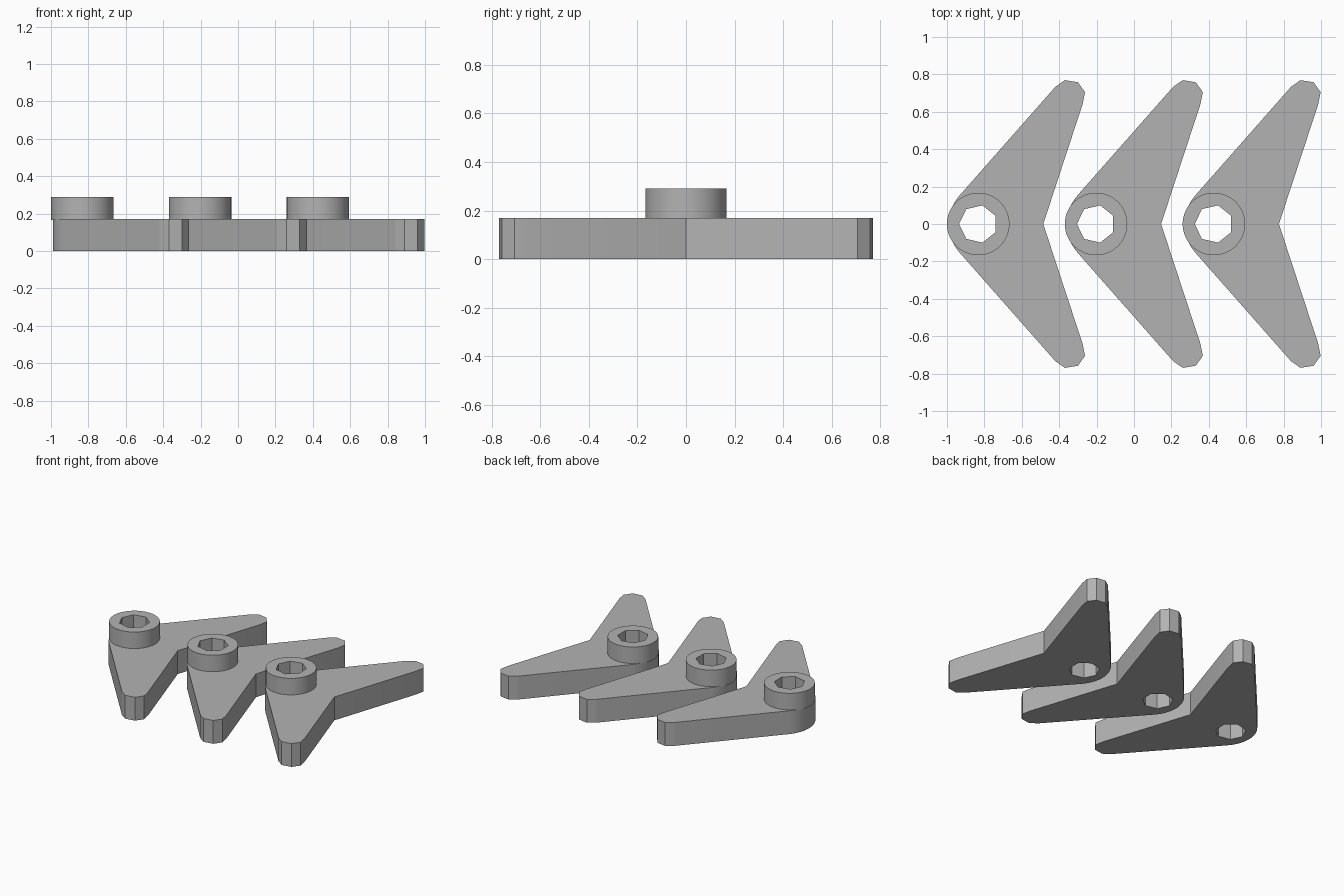
import bpy, bmesh, math

cube = bpy.data.objects.get("Cube")
if cube:
    bpy.data.objects.remove(cube)

# Single plain grey
GREY = (0.45, 0.45, 0.45, 1)
grey = bpy.data.materials.new("plain grey")
grey.use_nodes = True
grey.diffuse_color = GREY
grey.node_tree.nodes["Principled BSDF"].inputs["Base Color"].default_value = GREY


def arc(cx, r, start, end, n, closed=False):
    """Points on a circle centred on the x axis, angles in degrees."""
    count = n if closed else n + 1
    angles = [math.radians(start + (end - start) * i / n) for i in range(count)]
    return [(cx + r * math.cos(a), r * math.sin(a)) for a in angles]


def holed_plate(name, outline, hole, z0, z1):
    """Flat plate with a through hole, extruded from z0 to z1."""
    bm = bmesh.new()
    edges = []
    for loop in (outline, hole):
        vs = [bm.verts.new((x, y, z0)) for x, y in loop]
        edges += [bm.edges.new((vs[i - 1], vs[i])) for i in range(len(vs))]
    bmesh.ops.triangle_fill(bm, edges=edges, use_beauty=True)
    top = bmesh.ops.extrude_face_region(bm, geom=bm.faces[:], use_keep_orig=True)
    for v in top["geom"]:
        if isinstance(v, bmesh.types.BMVert):
            v.co.z = z1
    bmesh.ops.recalc_face_normals(bm, faces=bm.faces)
    mesh = bpy.data.meshes.new(name)
    bm.to_mesh(mesh)
    bm.free()
    mesh.materials.append(grey)
    return mesh


# Wing outline, relative to the hole centre: inner notch, faceted tip, rounded nose
tip = [(0.558, 0.64), (0.571, 0.705), (0.533, 0.758), (0.463, 0.769), (0.412, 0.733)]
nose = arc(0.075, 0.232, 138.4, 221.6, 16)
wing = [(0.348, 0)] + tip + nose + [(x, -y) for x, y in reversed(tip)]
socket = arc(0, 0.102, 180, 540, 7, True)

wing_mesh = holed_plate("wing_plate", wing, socket, 0, 0.17)
collar_mesh = holed_plate("collar", arc(0, 0.167, 0, 360, 64, True), socket, 0.165, 0.29)

# Three identical wing plates, each with its collar
for i, side in enumerate(("right", "middle", "left")):
    for mesh in (wing_mesh, collar_mesh):
        obj = bpy.data.objects.new(f"{side}_{mesh.name}", mesh)
        obj.location.x = -0.833 + 0.63 * i
        bpy.context.collection.objects.link(obj)
        bpy.ops.object.select_all(action="DESELECT")
        obj.select_set(True)
        bpy.context.view_layer.objects.active = obj
        bpy.ops.object.shade_smooth_by_angle(angle=math.radians(8))
